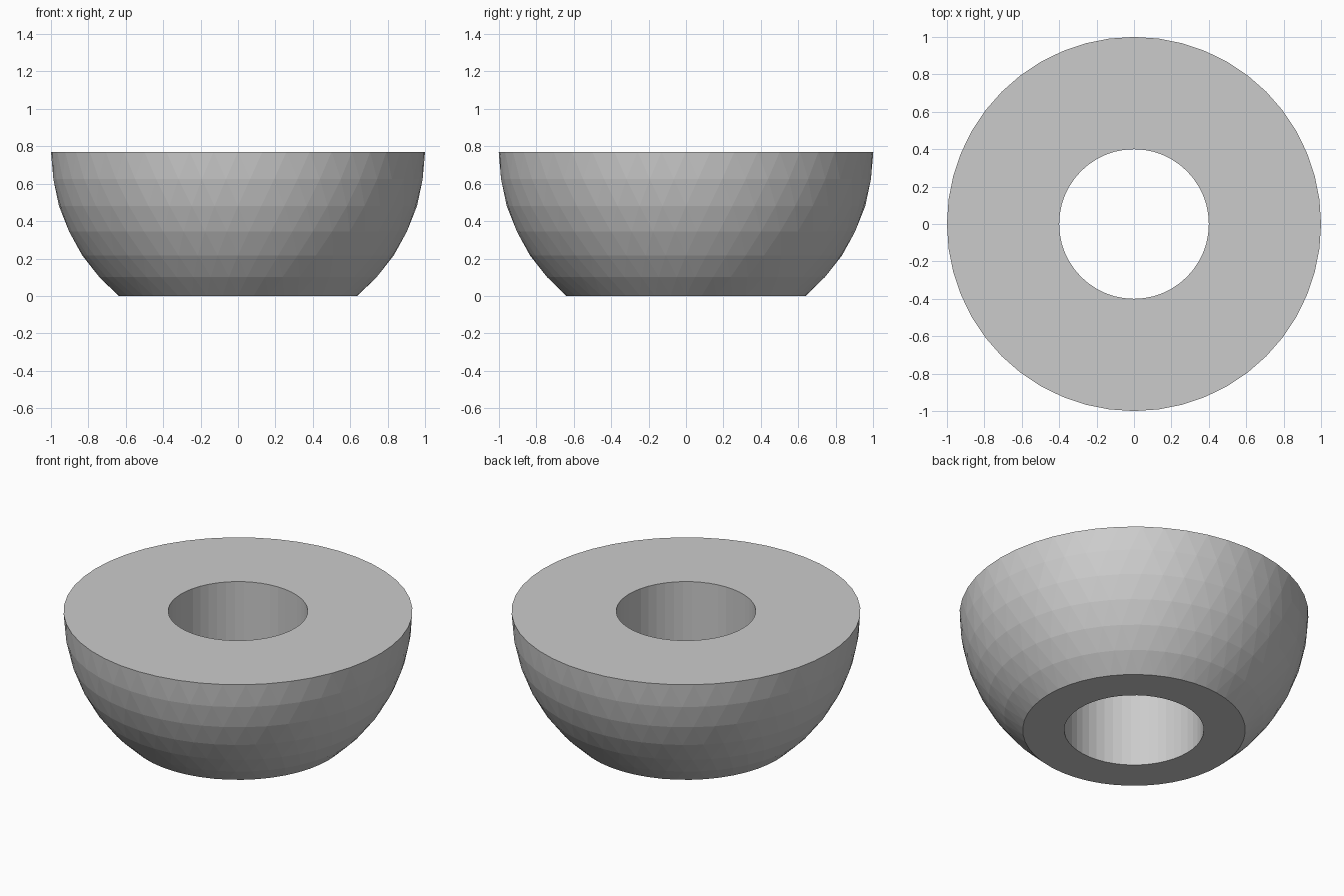
import bpy, bmesh
from math import sin, cos, pi, asin, sqrt

if "Cube" in bpy.data.objects:
    bpy.data.objects.remove(bpy.data.objects["Cube"])

SEGMENTS = 48
BANDS = 6
HEIGHT = 0.77      # sphere centre sits at the flat top
HOLE = 0.40

bm = bmesh.new()


def ring(radius, z, shift=0.0):
    step = 2 * pi / SEGMENTS
    return [bm.verts.new((radius * cos((i + shift) * step),
                          radius * sin((i + shift) * step), z))
            for i in range(SEGMENTS)]


def quads(a, b):
    for i in range(SEGMENTS):
        j = (i + 1) % SEGMENTS
        bm.faces.new((a[i], a[j], b[j], b[i]))


def staggered(a, b, b_shifted):
    for i in range(SEGMENTS):
        j = (i + 1) % SEGMENTS
        if b_shifted:
            bm.faces.new((a[i], a[j], b[i]))
            bm.faces.new((a[j], b[j], b[i]))
        else:
            bm.faces.new((a[i], a[j], b[j]))
            bm.faces.new((a[i], b[j], b[i]))


# Faceted spherical outside, in staggered triangle bands
low = asin(HEIGHT)
outer = []
for k in range(BANDS + 1):
    angle = low * (1 - k / BANDS)
    outer.append(ring(cos(angle), HEIGHT - sin(angle), 0.5 * (k % 2)))
for k in range(BANDS):
    staggered(outer[k], outer[k + 1], k % 2 == 0)

# Flat top, through hole and flat base
hole_top = ring(HOLE, HEIGHT)
hole_base = ring(HOLE, 0)
quads(outer[-1], hole_top)
quads(hole_top, hole_base)
quads(hole_base, outer[0])

bmesh.ops.recalc_face_normals(bm, faces=bm.faces)
mesh = bpy.data.meshes.new("hemispherical_washer")
bm.to_mesh(mesh)
bm.free()
washer = bpy.data.objects.new("hemispherical_washer", mesh)
bpy.context.collection.objects.link(washer)
